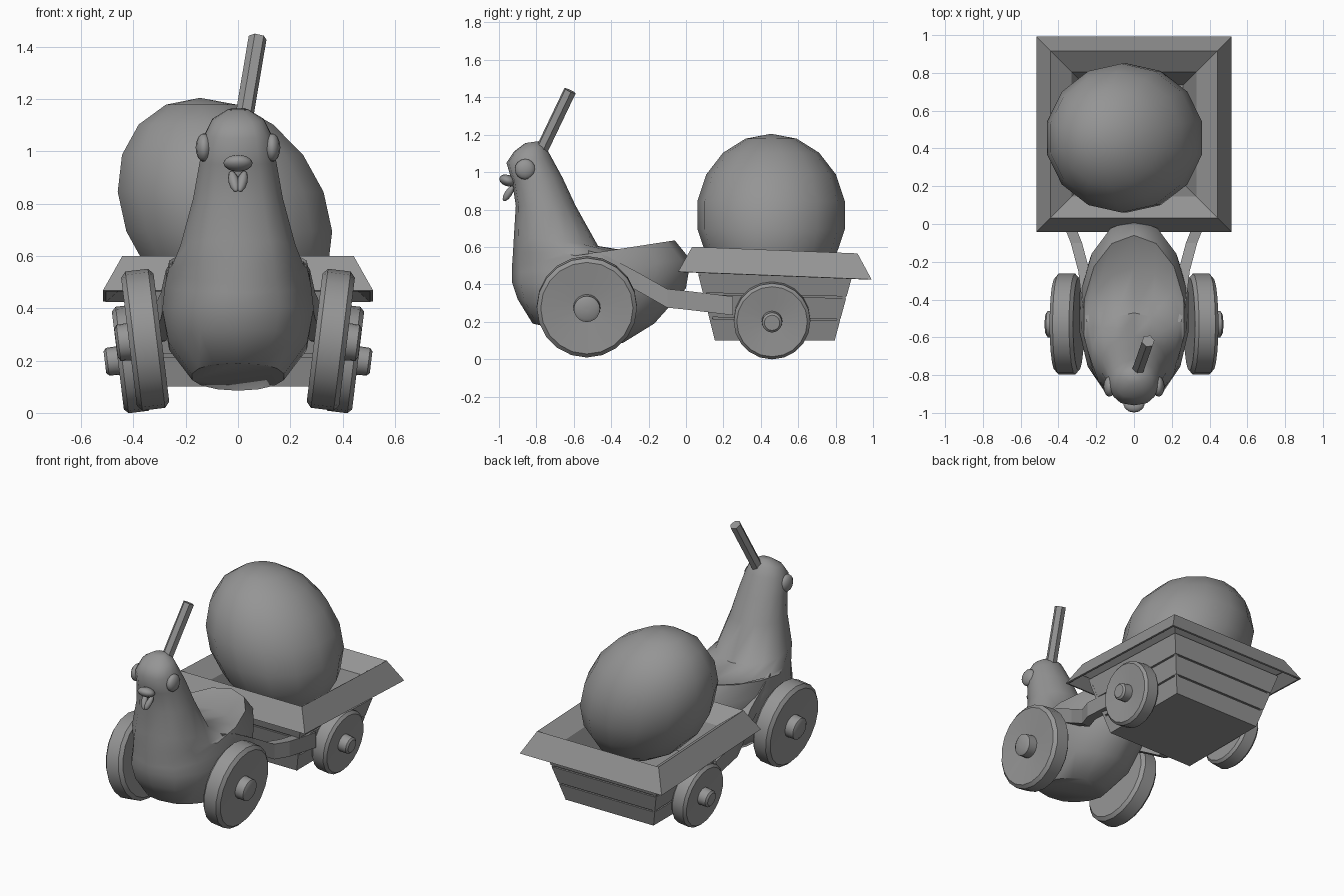
import bpy
import math
from mathutils import Vector, Matrix

if "Cube" in bpy.data.objects:
    bpy.data.objects.remove(bpy.data.objects["Cube"], do_unlink=True)

GREY = (0.3, 0.3, 0.3, 1)
grey = bpy.data.materials.new("plain grey")
grey.use_nodes = True
grey.diffuse_color = GREY
grey.node_tree.nodes["Principled BSDF"].inputs["Base Color"].default_value = GREY


def finish(obj, name, angle=None):
    obj.name = name
    obj.data.materials.clear()
    obj.data.materials.append(grey)
    bpy.ops.object.select_all(action="DESELECT")
    obj.select_set(True)
    bpy.context.view_layer.objects.active = obj
    if angle:
        bpy.ops.object.shade_smooth_by_angle(angle=math.radians(angle))
    return obj


def loft(name, rings, angle=None, cap_start=True, cap_end=True):
    """Skin a list of equal-length point rings."""
    n = len(rings[0])
    verts = [p for ring in rings for p in ring]
    faces = [(a * n + i, a * n + (i + 1) % n, (a + 1) * n + (i + 1) % n, (a + 1) * n + i)
             for a in range(len(rings) - 1) for i in range(n)]
    if cap_start:
        faces.append(tuple(reversed(range(n))))
    if cap_end:
        faces.append(tuple(range(len(verts) - n, len(verts))))
    mesh = bpy.data.meshes.new(name)
    mesh.from_pydata(verts, [], faces)
    obj = bpy.data.objects.new(name, mesh)
    bpy.context.collection.objects.link(obj)
    return finish(obj, name, angle)


def ball(name, centre, size, segs=12, rings=8, rot=(0, 0, 0)):
    bpy.ops.mesh.primitive_uv_sphere_add(segments=segs, ring_count=rings, location=centre, rotation=rot)
    obj = bpy.context.object
    obj.scale = size
    return finish(obj, name, 60)


def rod(name, a, b, radius, sides):
    a, b = Vector(a), Vector(b)
    bpy.ops.mesh.primitive_cylinder_add(vertices=sides, radius=radius, depth=(b - a).length,
                                        location=(a + b) / 2)
    obj = bpy.context.object
    obj.rotation_euler = (b - a).to_track_quat("Z", "Y").to_euler()
    return finish(obj, name)


# Bird body: tilted oval rings given as front y, front z, back y, back z, half width
body = [(-.82, .19, -.34, .085, .18), (-.9, .32, -.17, .19, .27), (-.93, .41, -.0, .38, .295),
        (-.93, .46, .025, .53, .285), (-.93, .5, -.06, .635, .27), (-.925, .57, -.23, .565, .255),
        (-.92, .66, -.47, .605, .225), (-.91, .82, -.59, .82, .175), (-.93, .95, -.66, .97, .15),
        (-.96, 1.05, -.72, 1.08, .13), (-.92, 1.11, -.75, 1.135, .1), (-.86, 1.155, -.79, 1.165, .04)]


def oval(yf, zf, yb, zb, w, n=14):
    pts = []
    for i in range(n):
        a = 2 * math.pi * i / n
        t = (1 - math.cos(a)) / 2
        s = math.sin(a)
        power = .75 if t < .5 else 1
        pts.append((math.copysign(w * abs(s) ** power, s), yf + (yb - yf) * t, zf + (zb - zf) * t))
    return pts


loft("bird_body", [oval(*r) for r in body], 50)

# Head details
rod("head_stick", (.015, -.79, 1.08), (.075, -.62, 1.435), .035, 6)
ball("beak", (0, -.955, .955), (.056, .045, .03), rot=(-.35, 0, 0))
for side, word in ((1, "left"), (-1, "right")):
    ball(word + "_eye", (side * .13, -.86, 1.015), (.032, .055, .055))
    ball(word + "_wattle", (side * .016, -.95, .885), (.02, .02, .048), 8, 6, (-.55, side * .25, 0))


# Wheels: dished profile turned about the axle
def wheel(name, centre, r, width, side, sides=20):
    h = width / 2
    profile = [(.02, -h), (r * .92, -h), (r, -h * .7), (r, h * .7), (r * .92, h), (r * .27, h * .75),
               (r * .26, h + .04), (r * .2, h + .05), (.005, h + .05)]
    turn = Matrix.Translation(centre) @ Matrix.Rotation(math.radians(7) * side, 4, "Y")
    rings = []
    for rad, x in profile:
        ring = []
        for i in range(sides):
            a = side * 2 * math.pi * i / sides
            ring.append(turn @ Vector((side * x, rad * math.cos(a), rad * math.sin(a))))
        rings.append(ring)
    loft(name, rings, 35)


# Pulling arms: box section swept back from the bird to the cart
arm_path = [(.22, -.52, .53), (.245, -.42, .5), (.265, -.25, .41), (.305, -.1, .325),
            (.345, -.0, .315), (.365, .25, .285)]

for side, word in ((1, "left"), (-1, "right")):
    wheel(word + "_front_wheel", (side * .355, -.53, .28), .268, .125, side)
    wheel(word + "_rear_wheel", (side * .405, .46, .207), .205, .11, side)
    sections = []
    for x, y, z in arm_path:
        corners = [(-.03, -.05), (.03, -.05), (.03, .05), (-.03, .05)]
        sections.append([(side * (x + dx), y, z + dz) for dx, dz in corners][::-side])
    loft(word + "_arm", sections)


# Cart: square rings stacked into a planked box and a sloping tray
def square(half, z, tilt=0.0):
    corners = [(-1, -1), (1, -1), (1, 1), (-1, 1)]
    return [(half * x, .475 + half * y, z - tilt * half * y) for x, y in corners]


def box_half(z):
    return .32 + (z - .1) * .26


layers = []
for low, high in ((.1, .21), (.22, .335), (.345, .47)):
    for z, inset in ((low, .012), (low, 0), (high, 0), (high, .012)):
        layers.append(square(box_half(z) - inset, z, .04 * (z - .1) / .37))
loft("cart_box", layers, cap_end=False)
for x in (-1, 1):
    for y in (-1, 1):
        rod("cart_corner_post", (x * .312, .475 + y * .312, .102), (x * .4, .475 + y * .4, .45), .012, 4)

tray = [(.385, .46), (.44, .5), (.505, .445), (.517, .447), (.442, .583), (.33, .5), (.26, .3)]
loft("cart_tray", [square(h, z, .04) for h, z in tray], cap_start=False)

# Egg: leaning a little to one side
egg = ball("egg", (0, 0, 0), (1, 1, 1), 14, 9)
for v in egg.data.vertices:
    x, y, z = v.co
    v.co = (-.05 + .41 * x - .095 * z, .455 + .4 * y, .77 + .435 * z)
